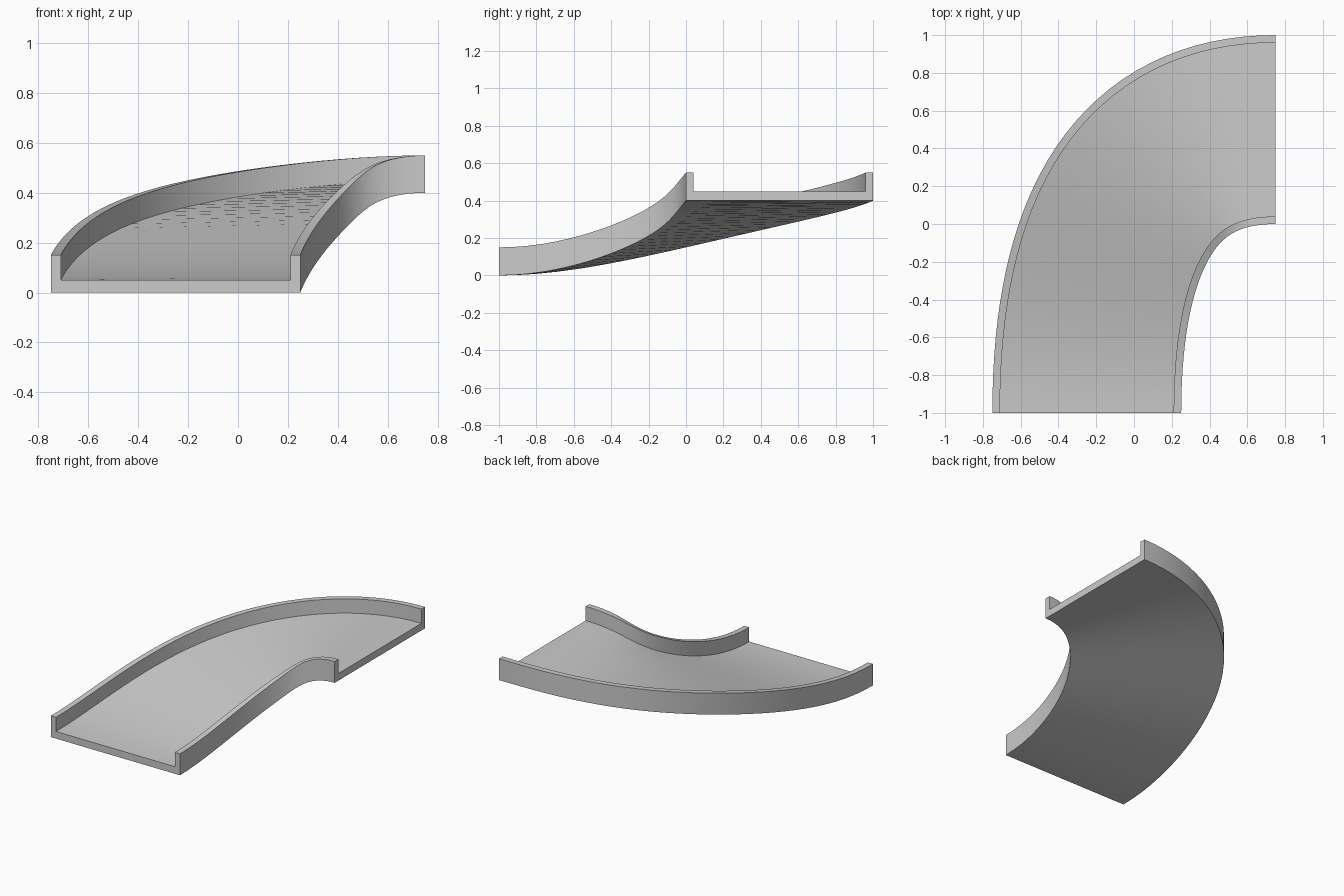
import bpy
import bmesh
from mathutils import Vector

cube = bpy.data.objects.get("Cube")
if cube:
    bpy.data.objects.remove(cube, do_unlink=True)

STEPS = 32
RISE = 0.4
START, CORNER, END = Vector((-0.25, -1)), Vector((-0.25, 0.5)), Vector((0.75, 0.5))

# U-shaped cross-section: (offset to the inside of the bend, height)
HALF, WALL, FLOOR, LIP = 0.5, 0.04, 0.05, 0.15
left_half = [(-HALF, 0), (-HALF, LIP), (-HALF + WALL, LIP), (-HALF + WALL, FLOOR)]
profile = left_half + [(-u, h) for u, h in reversed(left_half)]


def path_point(t):
    return START * (1 - t) ** 2 + CORNER * 2 * t * (1 - t) + END * t * t


def path_side(t):
    d = (CORNER - START) * (1 - t) + (END - CORNER) * t
    return Vector((d.y, -d.x)).normalized()


# Distance travelled along the bend, used to ease the climb
params = [i / STEPS for i in range(STEPS + 1)]
travel = [0.0]
for a, b in zip(params, params[1:]):
    travel.append(travel[-1] + (path_point(b) - path_point(a)).length)

# Sweep the cross-section along the bend
bm = bmesh.new()
rings = []
for t, dist in zip(params, travel):
    s = dist / travel[-1]
    z = RISE * s * s * (3 - 2 * s)
    centre, side = path_point(t), path_side(t)
    ring = []
    for u, h in profile:
        p = centre + side * u
        ring.append(bm.verts.new((p.x, p.y, z + h)))
    rings.append(ring)

n = len(profile)
for r0, r1 in zip(rings, rings[1:]):
    for k in range(n):
        j = (k + 1) % n
        bm.faces.new((r0[k], r0[j], r1[j], r1[k]))

# End caps
bm.faces.new(rings[0])
bm.faces.new(rings[-1])
bmesh.ops.recalc_face_normals(bm, faces=bm.faces)

mesh = bpy.data.meshes.new("curved_ramp_channel")
bm.to_mesh(mesh)
bm.free()
ramp = bpy.data.objects.new("curved_ramp_channel", mesh)
bpy.context.collection.objects.link(ramp)

# Plain grey material
grey = bpy.data.materials.new("light_grey")
grey.use_nodes = True
colour = (0.6, 0.6, 0.6, 1)
grey.diffuse_color = colour
grey.node_tree.nodes["Principled BSDF"].inputs["Base Color"].default_value = colour
mesh.materials.append(grey)

# Smooth along the bend, crisp at the profile corners
bpy.ops.object.select_all(action='DESELECT')
ramp.select_set(True)
bpy.context.view_layer.objects.active = ramp
bpy.ops.object.shade_smooth_by_angle(angle=0.5)
